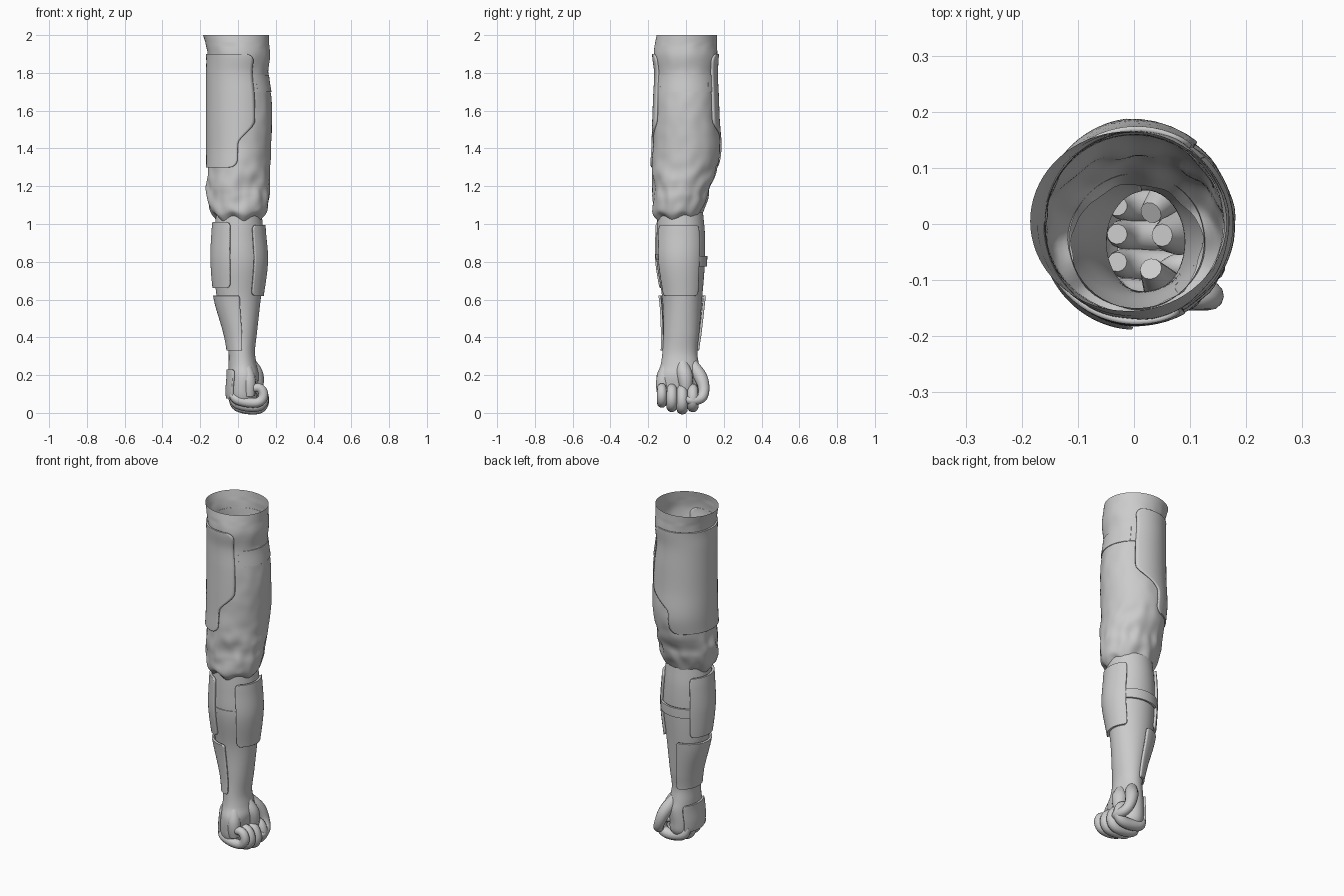
import bpy, bmesh, math
from math import sin, cos, pi, radians, sqrt
from mathutils import Vector, noise

cube = bpy.data.objects.get("Cube")
if cube:
    bpy.data.objects.remove(cube, do_unlink=True)

grey = bpy.data.materials.new("plain grey")
grey.use_nodes = True
tone = (0.6, 0.6, 0.6, 1)
grey.diffuse_color = tone
grey.node_tree.nodes["Principled BSDF"].inputs["Base Color"].default_value = tone

# Section rows: height, x min, x max, y min, y max
SLEEVE = [(1.03, -.11, .12, -.15, .07), (1.06, -.14, .15, -.175, .085), (1.12, -.16, .165, -.175, .11),
          (1.2, -.165, .17, -.175, .135), (1.3, -.16, .17, -.18, .165), (1.4, -.16, .175, -.175, .18),
          (1.55, -.16, .18, -.17, .17), (1.68, -.16, .175, -.165, .165), (1.8, -.16, .16, -.16, .16),
          (1.89, -.16, .17, -.17, .165), (1.95, -.17, .165, -.165, .165), (2, -.185, .165, -.155, .165)]
ARM = [(.04, -.03, .08, -.12, .05), (.07, -.05, .1, -.145, .07), (.12, -.055, .1, -.155, .075),
       (.2, -.05, .11, -.155, .08), (.25, -.05, .1, -.135, .07), (.32, -.05, .09, -.125, .06),
       (.42, -.065, .1, -.12, .07), (.6, -.11, .12, -.125, .085), (.8, -.13, .145, -.155, .1),
       (.95, -.125, .135, -.155, .1), (1.06, -.115, .125, -.15, .09)]


def section(rows, z):
    """Smoothly interpolated section limits at a height."""
    n = len(rows)
    z = min(max(z, rows[0][0]), rows[-1][0])
    i = max(k for k in range(n - 1) if rows[k][0] <= z)
    a, b = rows[i], rows[i + 1]
    p, q = rows[max(i - 1, 0)], rows[min(i + 2, n - 1)]
    h = b[0] - a[0]
    t = (z - a[0]) / h
    out = []
    for k in range(1, 5):
        ma = (b[k] - p[k]) / (b[0] - p[0]) * h
        mb = (q[k] - a[k]) / (q[0] - a[0]) * h
        d = b[k] - a[k]
        out.append(a[k] + t * ma + t * t * (3 * d - 2 * ma - mb) + t ** 3 * (ma + mb - 2 * d))
    return out


def on_surface(rows, ang, z, off=0.0):
    x0, x1, y0, y1 = section(rows, z)
    return Vector(((x0 + x1) / 2 + ((x1 - x0) / 2 + off) * cos(ang),
                   (y0 + y1) / 2 + ((y1 - y0) / 2 + off) * sin(ang), z))


def finish(obj, angle=40):
    bpy.ops.object.select_all(action='DESELECT')
    obj.select_set(True)
    bpy.context.view_layer.objects.active = obj
    bpy.ops.object.shade_smooth_by_angle(angle=radians(angle))
    return obj


def grid(name, func, nu, nv, wrap=False, cap=False):
    """Surface from func(u, v) with u, v in 0..1."""
    bm = bmesh.new()
    cols = nu if wrap else nu + 1
    vs = [[bm.verts.new(func(i / nu, j / nv)) for i in range(cols)] for j in range(nv + 1)]
    for j in range(nv):
        for i in range(nu):
            k = (i + 1) % cols
            bm.faces.new((vs[j][i], vs[j][k], vs[j + 1][k], vs[j + 1][i]))
    if cap:
        bm.faces.new(vs[0][::-1])
    mesh = bpy.data.meshes.new(name)
    bm.to_mesh(mesh)
    bm.free()
    mesh.materials.append(grey)
    obj = bpy.data.objects.new(name, mesh)
    bpy.context.collection.objects.link(obj)
    return finish(obj)


# Cloth sleeve: open tube, creased near the elbow, with a scalloped hem
def sleeve_point(u, v):
    ang = 2 * pi * u
    z = 1.03 + .97 * v
    amp = .003 + .012 * max(0, 1 - abs(z - 1.17) / .2) if z < 1.95 else 0
    fold = amp * noise.noise(Vector((3 * cos(ang), 3 * sin(ang), 13 * z)))
    p = on_surface(SLEEVE, ang, z, fold)
    p.z += .014 * sin(6 * ang) * max(0, 1 - v * 12)
    return p


grid("sleeve", sleeve_point, 72, 90, wrap=True)

# Bare forearm running into the palm, open at the elbow
grid("forearm_and_palm", lambda u, v: on_surface(ARM, 2 * pi * u, .04 + 1.02 * v),
     48, 70, wrap=True, cap=True)


# Curved armour plates with rounded corners
def plate(name, rows, start, end, low, high, off, thick=.01, corner=.025, step=None, flare=0):
    def point(u, v):
        z = low + (high - low) * (1 - cos(pi * v)) / 2
        gap = max(0, corner - min(z - low, high - z))
        inset = (corner - sqrt(max(0, corner ** 2 - gap ** 2))) / .15
        a, b = radians(start), radians(end)
        if step:
            z0, z1, da, db = step
            s = min(max((z1 - z) / (z1 - z0), 0), 1)
            s = s * s * (3 - 2 * s)
            a, b = a + radians(da) * s, b - radians(db) * s
        a, b = a + inset, b - inset
        return on_surface(rows, a + (b - a) * u, z, off + flare * (z - low))
    obj = grid(name, point, 40, 44)
    mod = obj.modifiers.new("thickness", 'SOLIDIFY')
    mod.thickness = thick
    mod.offset = -1
    return obj


plate("upper_arm_plate", SLEEVE, 55, 297, 1.3, 1.9, .009, corner=.04, step=(1.42, 1.55, 42, 30))
plate("upper_arm_strap", SLEEVE, 45, 305, 1.7, 1.79, .004, .006, corner=.001).rotation_euler.z = 0
plate("upper_arm_strap_outer", SLEEVE, -68, 60, 1.7, 1.79, .004, .006, corner=.001)
plate("forearm_inner_plate", ARM, -57, 44, .62, .995, .014, .014)
plate("forearm_outer_plate", ARM, 128, 250, .66, 1.01, .016, .014)
plate("wrist_plate", ARM, 95, 272, .33, .62, .01, .012, corner=.015, flare=.03)
plate("hand_plate", ARM, 128, 232, .075, .23, .011, .012, corner=.015)
plate("forearm_front_strap", ARM, 245, 306, .81, .84, .004, .006, corner=.001)
plate("forearm_back_strap", ARM, 40, 132, .775, .83, .012, .012, corner=.004)


# Fingers and thumb: tapered round tubes along smooth paths
def digit(name, path, radii):
    curve = bpy.data.curves.new(name, 'CURVE')
    curve.dimensions = '3D'
    curve.bevel_depth = 1
    curve.bevel_resolution = 4
    curve.resolution_u = 6
    curve.use_fill_caps = True
    spline = curve.splines.new('NURBS')
    spline.points.add(len(path) - 1)
    for pt, co, r in zip(spline.points, path, radii):
        pt.co = (*co, 1)
        pt.radius = r
    spline.order_u = 3
    spline.use_endpoint_u = True
    curve.materials.append(grey)
    obj = bpy.data.objects.new(name, curve)
    bpy.context.collection.objects.link(obj)
    bpy.ops.object.select_all(action='DESELECT')
    obj.select_set(True)
    bpy.context.view_layer.objects.active = obj
    bpy.ops.object.convert(target='MESH')
    finish(bpy.context.object, 60)


fingers = [("little", -.128, .032, .026), ("ring", -.075, .012, .029),
           ("middle", -.02, .0, .03), ("index", .036, .012, .03)]
for label, y, lift, r in fingers:
    path = [(-.03, y * .9, .1), (-.025, y * .93, .045 + lift), (.04, y, .022 + lift),
            (.115, y, .02 + lift), (.14, y, .06 + lift), (.12, y, .12 + lift * .5),
            (.07, y, .13), (.05, y, .11)]
    digit(label + "_finger", path, [r * k for k in (.6, 1, 1, 1, 1, .95, .85, .3)])

digit("thumb", [(.03, .02, .29), (.06, .05, .23), (.085, .085, .18), (.105, .098, .12),
                (.125, .085, .075), (.14, .04, .065), (.14, .005, .07), (.135, -.01, .072)],
      (.02, .036, .036, .029, .027, .026, .021, .004))

# Heel of the thumb and the outer edge of the palm
digit("thumb_base", [(.05, -.02, .3), (.075, -.02, .24), (.1, .0, .18), (.1, .0, .12)],
      (.02, .042, .045, .03))
digit("palm_edge", [(.03, -.08, .29), (.05, -.11, .22), (.06, -.125, .15), (.06, -.12, .09)],
      (.02, .035, .04, .03))
